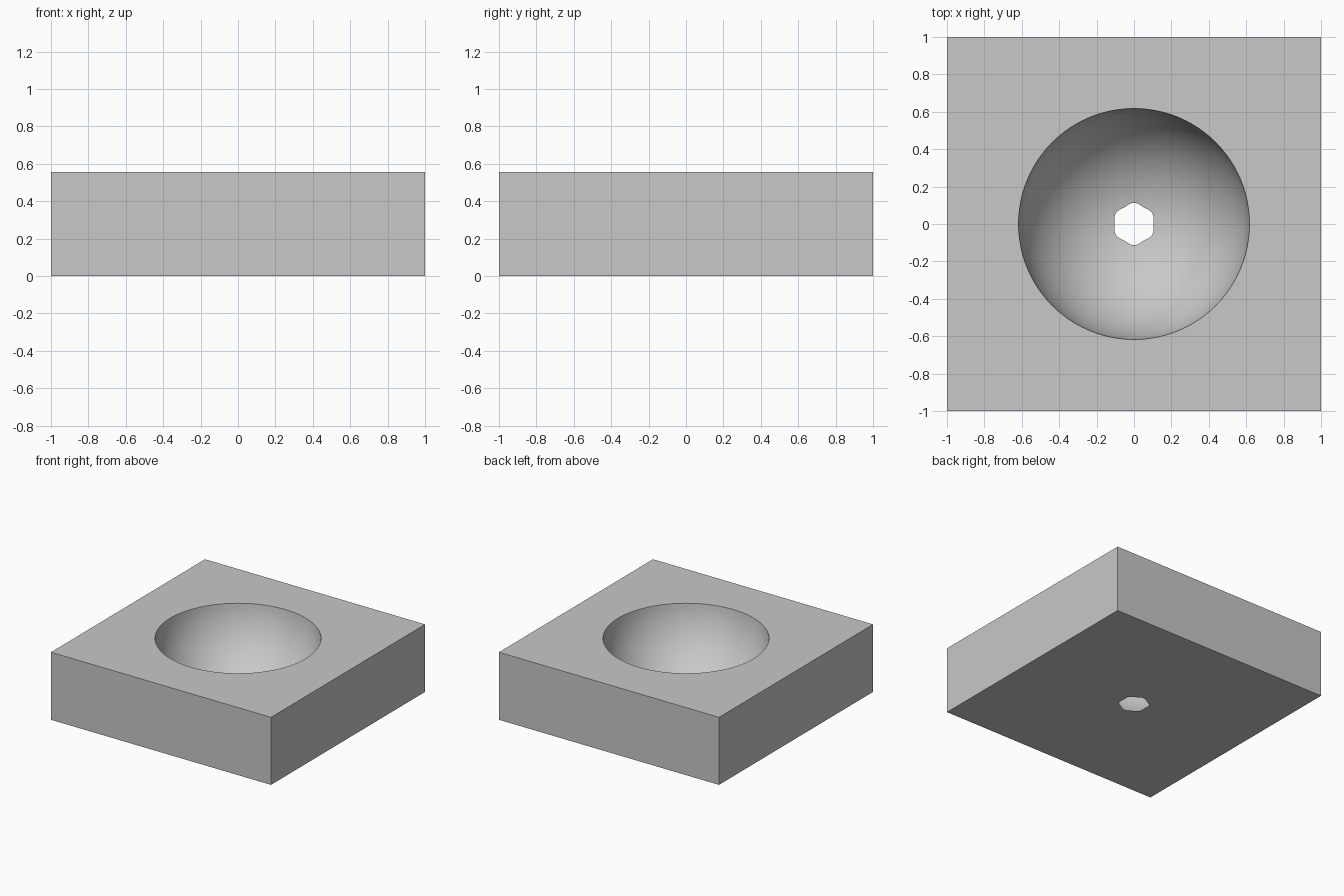
import bpy, bmesh
from math import sin, cos, pi, sqrt, atan2

cube = bpy.data.objects.get("Cube")
if cube:
    bpy.data.objects.remove(cube, do_unlink=True)

HEIGHT = 0.555
CENTRE_Z, RADIUS = 0.61, 0.62   # sphere that hollows out the bowl
SEGMENTS, STEPS = 96, 24
ANGLES = [2 * pi * i / SEGMENTS for i in range(SEGMENTS)]


def square(a):
    return 1 / max(abs(cos(a)), abs(sin(a)))


def drain(a):
    # rounded hexagon with its corners toward the front and back
    return 0.108 - 0.005 * cos(6 * a)


bm = bmesh.new()


def ring(radius, z):
    return [bm.verts.new((radius(a) * cos(a), radius(a) * sin(a), z)) for a in ANGLES]


# Outer wall, then the bowl from rim to drain hole
rings = [ring(square, 0), ring(square, HEIGHT)]
start = atan2(CENTRE_Z - HEIGHT, sqrt(RADIUS**2 - (CENTRE_Z - HEIGHT)**2))
end = atan2(CENTRE_Z, 0.11)
for s in range(STEPS):
    t = start + (end - start) * s / STEPS
    rings.append(ring(lambda a: RADIUS * cos(t), CENTRE_Z - RADIUS * sin(t)))
rings.append(ring(drain, 0))

# Loft the rings into a closed block
for k, low in enumerate(rings):
    high = rings[(k + 1) % len(rings)]
    for i in range(SEGMENTS):
        j = (i + 1) % SEGMENTS
        bm.faces.new((low[i], low[j], high[j], high[i]))
bmesh.ops.recalc_face_normals(bm, faces=bm.faces)

mesh = bpy.data.meshes.new("bowl_block")
bm.to_mesh(mesh)
bm.free()
block = bpy.data.objects.new("bowl_block", mesh)
bpy.context.collection.objects.link(block)

# Plain grey material
grey = bpy.data.materials.new("plain grey")
grey.use_nodes = True
colour = (0.58, 0.58, 0.58, 1)
grey.diffuse_color = colour
grey.node_tree.nodes["Principled BSDF"].inputs["Base Color"].default_value = colour
mesh.materials.append(grey)

# Smooth bowl, crisp edges
bpy.context.view_layer.objects.active = block
block.select_set(True)
bpy.ops.object.shade_smooth_by_angle(angle=pi / 6)
